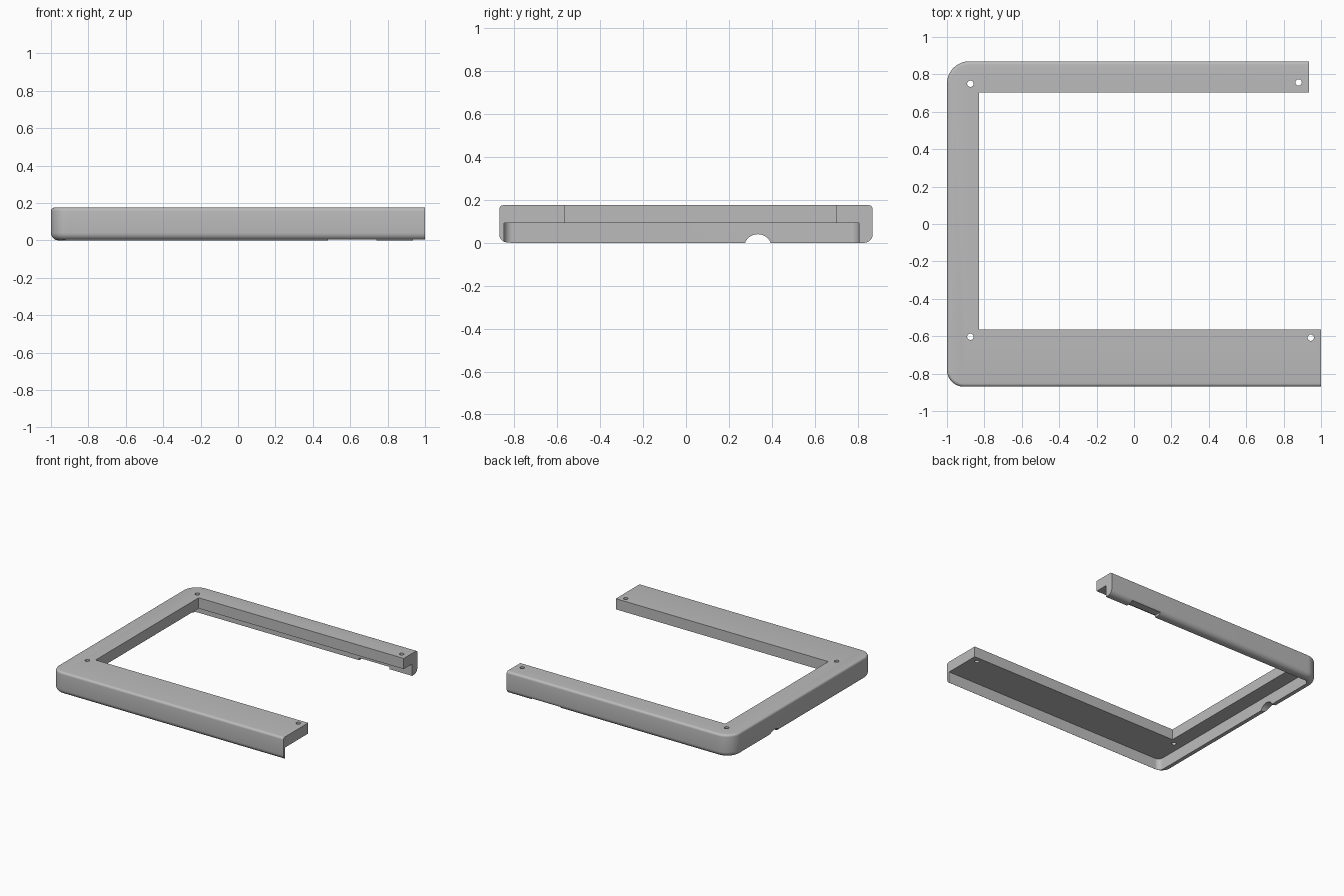
import bpy, bmesh, math

cube = bpy.data.objects.get("Cube")
if cube:
    bpy.data.objects.remove(cube, do_unlink=True)

TOP, FLOOR = 0.175, 0.092      # overall height, underside of the top plate
FRONT, BACK, LEFT = -0.87, 0.87, -1.0

grey = bpy.data.materials.new("plain_grey")
grey.use_nodes = True
colour = (0.5, 0.5, 0.5, 1)
grey.diffuse_color = colour
grey.node_tree.nodes["Principled BSDF"].inputs["Base Color"].default_value = colour


def arc(cx, cy, r, start, end, steps=12):
    return [(cx + r * math.cos(math.radians(start + (end - start) * i / steps)),
             cy + r * math.sin(math.radians(start + (end - start) * i / steps)))
            for i in range(steps + 1)]


def tray_outline(x0, x1, y0, y1, r_front, r_back):
    """Rectangle whose two corners on the -x side are rounded."""
    return ([(x1, y0), (x1, y1)]
            + arc(x0 + r_back, y1 - r_back, r_back, 90, 180)
            + arc(x0 + r_front, y0 + r_front, r_front, 180, 270))


def prism(name, outline, z0, z1, round_bottom=0, round_top=0):
    bm = bmesh.new()
    base = bm.faces.new([bm.verts.new((x, y, z0)) for x, y in outline])
    ext = bmesh.ops.extrude_face_region(bm, geom=[base])["geom"]
    for v in ext:
        if isinstance(v, bmesh.types.BMVert):
            v.co.z = z1
    for z, r in ((z0, round_bottom), (z1, round_top)):
        if r:
            rim = [e for e in bm.edges if all(abs(v.co.z - z) < 1e-5 for v in e.verts)]
            bmesh.ops.bevel(bm, geom=rim, offset=r, segments=6, profile=0.5,
                            affect='EDGES', clamp_overlap=True)
    bmesh.ops.recalc_face_normals(bm, faces=bm.faces)
    mesh = bpy.data.meshes.new(name)
    bm.to_mesh(mesh)
    bm.free()
    obj = bpy.data.objects.new(name, mesh)
    bpy.context.collection.objects.link(obj)
    return obj


def box(name, x0, x1, y0, y1, z0, z1):
    return prism(name, [(x0, y0), (x1, y0), (x1, y1), (x0, y1)], z0, z1)


# Rounded shell, longer than needed so the open ends are cut square
frame = prism("c_shaped_frame", tray_outline(LEFT, 1.3, FRONT, BACK, 0.09, 0.12),
              0, TOP, round_bottom=0.04, round_top=0.018)
frame.data.materials.append(grey)

# Window, arm ends and the hollow underneath
cutters = [
    box("window_cutter", -0.83, 1.5, -0.565, 0.702, -0.1, 0.3),
    box("front_end_cutter", 1.0, 1.5, -1, 0, -0.1, 0.3),
    box("back_end_cutter", 0.935, 1.5, 0, 1, -0.1, 0.3),
    prism("hollow_cutter", tray_outline(-0.945, 1.6, -0.848, 0.805, 0.04, 0.04), -0.1, FLOOR),
    box("back_wall_notch_cutter", 0.48, 0.74, 0.75, 1, -0.1, 0.018),
]

# Screw holes
for x, y in ((-0.875, 0.75), (0.88, 0.757), (-0.875, -0.603), (0.945, -0.608)):
    cutters.append(prism("screw_hole_cutter", arc(x, y, 0.017, 0, 345, 23), -0.1, 0.3))

# Cable opening through the side wall
cable = prism("cable_cutter", arc(0, 0, 0.065, 0, 350, 35), -0.1, 0.1)
cable.rotation_euler.y = math.pi / 2
cable.location = (LEFT, 0.335, -0.025)
cutters.append(cable)

bpy.context.view_layer.objects.active = frame
frame.select_set(True)
for cutter in cutters:
    cutter.hide_render = True
    mod = frame.modifiers.new(cutter.name, 'BOOLEAN')
    mod.operation = 'DIFFERENCE'
    mod.solver = 'EXACT'
    mod.object = cutter
    bpy.ops.object.modifier_apply(modifier=mod.name)
for cutter in cutters:
    bpy.data.objects.remove(cutter, do_unlink=True)

bpy.ops.object.shade_smooth_by_angle(angle=math.radians(30))
